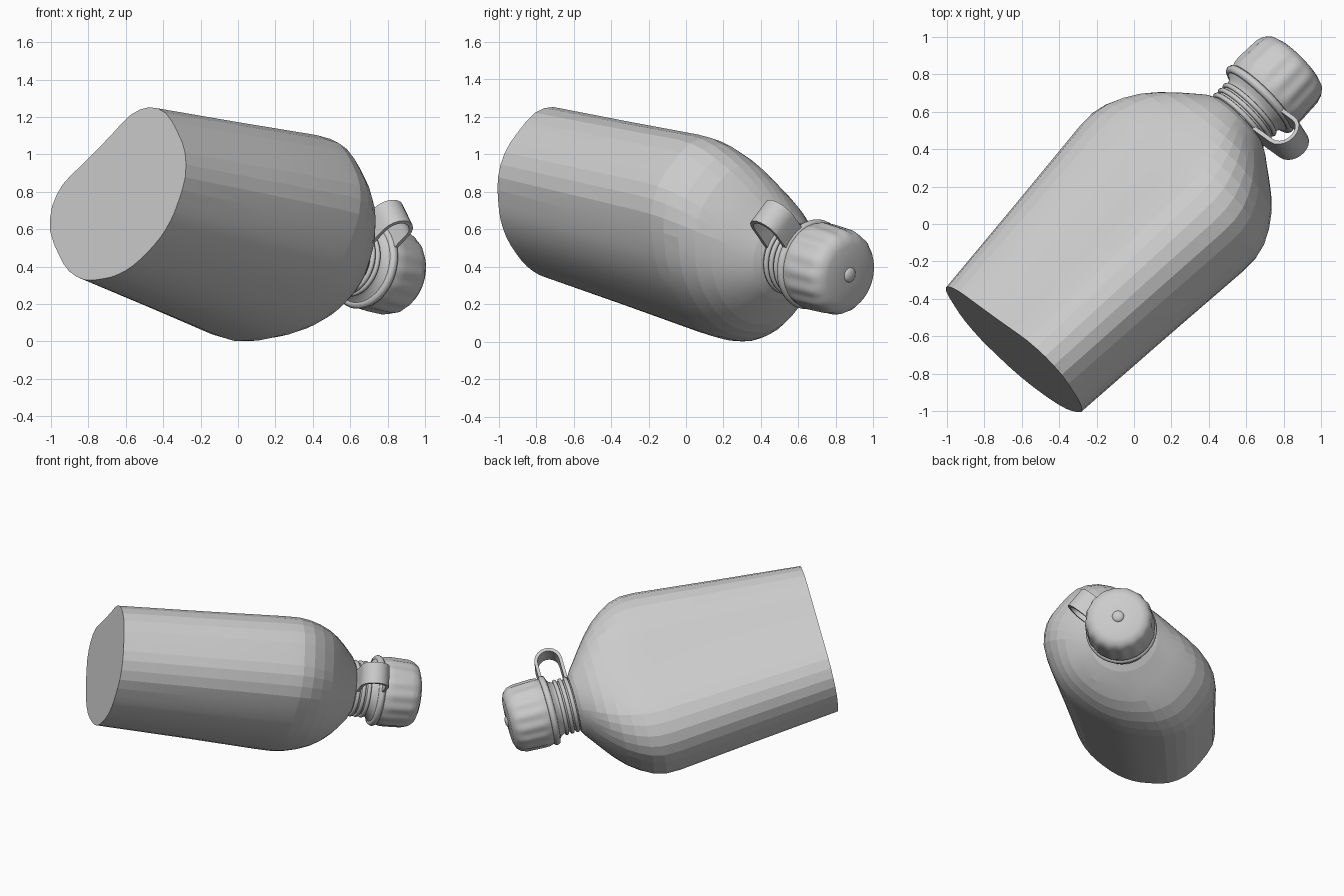
import bpy, bmesh
from math import sin, cos, pi, radians
from mathutils import Matrix, Vector

cube = bpy.data.objects.get("Cube")
if cube:
    bpy.data.objects.remove(cube)

grey = bpy.data.materials.new("plain grey")
grey.use_nodes = True
GREY = (0.6, 0.6, 0.6, 1)
grey.diffuse_color = GREY
grey.node_tree.nodes["Principled BSDF"].inputs["Base Color"].default_value = GREY

# Local frame of the flask: X = thickness, Y = width, Z = from base to cap
axis = Vector((0.694, 0.694, -0.189)).normalized()
side = Vector((1, -1, 0)).normalized()
up = side.cross(axis)
wide = (side * 0.76 + up * 0.65).normalized()
thick = wide.cross(axis)
POSE = Matrix((thick, wide, axis)).transposed().to_4x4()
POSE.translation = (-0.64, -0.67, 0.79)
LEAN = 0.012  # the flask leans slightly off its base


def add(name, bm, smooth=None):
    for v in bm.verts:
        v.co.y -= LEAN * v.co.z
    bmesh.ops.recalc_face_normals(bm, faces=bm.faces)
    mesh = bpy.data.meshes.new(name)
    bm.to_mesh(mesh)
    bm.free()
    mesh.materials.append(grey)
    ob = bpy.data.objects.new(name, mesh)
    bpy.context.collection.objects.link(ob)
    ob.matrix_world = POSE
    if smooth:
        bpy.ops.object.select_all(action='DESELECT')
        ob.select_set(True)
        bpy.context.view_layer.objects.active = ob
        bpy.ops.object.shade_smooth_by_angle(angle=radians(smooth))


def loft(rings, closed=False):
    """Skin a list of rings; cap both ends unless the rings close on themselves."""
    bm = bmesh.new()
    loops = [[bm.verts.new(p) for p in ring] for ring in rings]
    n = len(loops[0])
    pairs = list(zip(loops, loops[1:]))
    if closed:
        pairs.append((loops[-1], loops[0]))
    else:
        bm.faces.new(loops[0])
        bm.faces.new(loops[-1])
    for a, b in pairs:
        for i in range(n):
            j = (i + 1) % n
            bm.faces.new((a[i], a[j], b[j], b[i]))
    return bm


def circle(r, z, n=48, flute=0):
    return [((r + flute * cos(16 * a)) * cos(a), (r + flute * cos(16 * a)) * sin(a), z)
            for a in (2 * pi * i / n for i in range(n))]


def ring(name, radius, tube, z, n=40, m=8):
    rings = []
    for i in range(n):
        a = 2 * pi * i / n
        rings.append([((radius + tube * cos(b)) * cos(a), (radius + tube * cos(b)) * sin(a),
                       z + tube * sin(b)) for b in (2 * pi * k / m for k in range(m))])
    add(name, loft(rings, True), 50)


# Body: kidney section, flat on one side, swelling to the shoulder then domed
half = [(0.315, 0), (0.318, .15), (0.318, .29), (0.265, .415), (0.155, .495), (0, .51),
        (-0.13, .497), (-0.25, .43), (-0.335, .32), (-0.385, .23), (-0.417, .12), (-0.425, 0)]
corners = [Vector(p) for p in half + [(t, -w) for t, w in half[-2:0:-1]]]
outline = []
for i, p in enumerate(corners):
    before, after, last = corners[i - 1], corners[(i + 1) % 22], corners[(i + 2) % 22]
    outline += [p, (p + after) * 0.5625 - (before + last) * 0.0625]
# height, thickness scale, width scale, roundness
stations = [(0, 1, 1, 0), (.6, 1.04, 1.12, 0), (1.15, 1.085, 1.235, 0), (1.25, 1.09, 1.24, .02),
            (1.33, 1.07, 1.205, .06), (1.41, 1.03, 1.125, .12), (1.49, .965, 1.01, .2),
            (1.56, .88, .87, .33), (1.62, .78, .72, .5), (1.67, .68, .58, .68),
            (1.71, .59, .47, .85), (1.735, .5, .38, 1)]
rings = []
for z, ts, ws, rnd in stations:
    row = []
    for c in outline:
        p = Vector((c.x * ts, c.y * ws))
        p = p.lerp(p.normalized() * (0.38 * ts + 0.5 * ws) / 2, rnd)
        row.append((p.x, p.y, z))
    rings.append(row)
add("flask_body", loft(rings), 7)

# Neck flaring to the collar, with thread rings
add("neck", loft([circle(r, z) for r, z in
                  ((.19, 1.68), (.175, 1.74), (.175, 1.84), (.19, 1.87), (.225, 1.9), (.225, 1.95))]), 40)
for i in range(3):
    ring(f"neck_thread_{i + 1}", .181, .014, 1.755 + .038 * i)
ring("strap_collar", .22, .024, 1.912)

# Fluted cap with a rounded rim and a centre button
cap = [(.2, 1.92, 0), (.228, 1.935, 0), (.236, 1.965, .002), (.235, 2.0, .004),
       (.23, 2.12, .004), (.22, 2.16, .002), (.198, 2.188, 0), (.16, 2.203, 0), (.05, 2.207, 0)]
add("cap", loft([circle(r, z, 96, f) for r, z, f in cap]), 40)
add("cap_button", loft([circle(.042 * cos(a), 2.203 + .022 * sin(a), 20)
                        for a in (0, .4, .8, 1.2, 1.5)]), 60)

# Strap: a flat band arching from the neck to the collar
path = [(.17, 1.745), (.26, 1.745)]
path += [(.325 + .085 * sin(a), 1.83 - .085 * cos(a)) for a in (pi * k / 10 for k in range(11))]
path += [(.27, 1.915), (.2, 1.915)]
rings = []
for i, (w, z) in enumerate(path):
    a, b = path[max(i - 1, 0)], path[min(i + 1, len(path) - 1)]
    tan = Vector((b[0] - a[0], b[1] - a[1])).normalized()
    nw, nz = -tan.y * .011, tan.x * .011
    rings.append([(-.075, w - nw, z - nz), (.075, w - nw, z - nz),
                  (.075, w + nw, z + nz), (-.075, w + nw, z + nz)])
add("cap_strap", loft(rings), 40)
